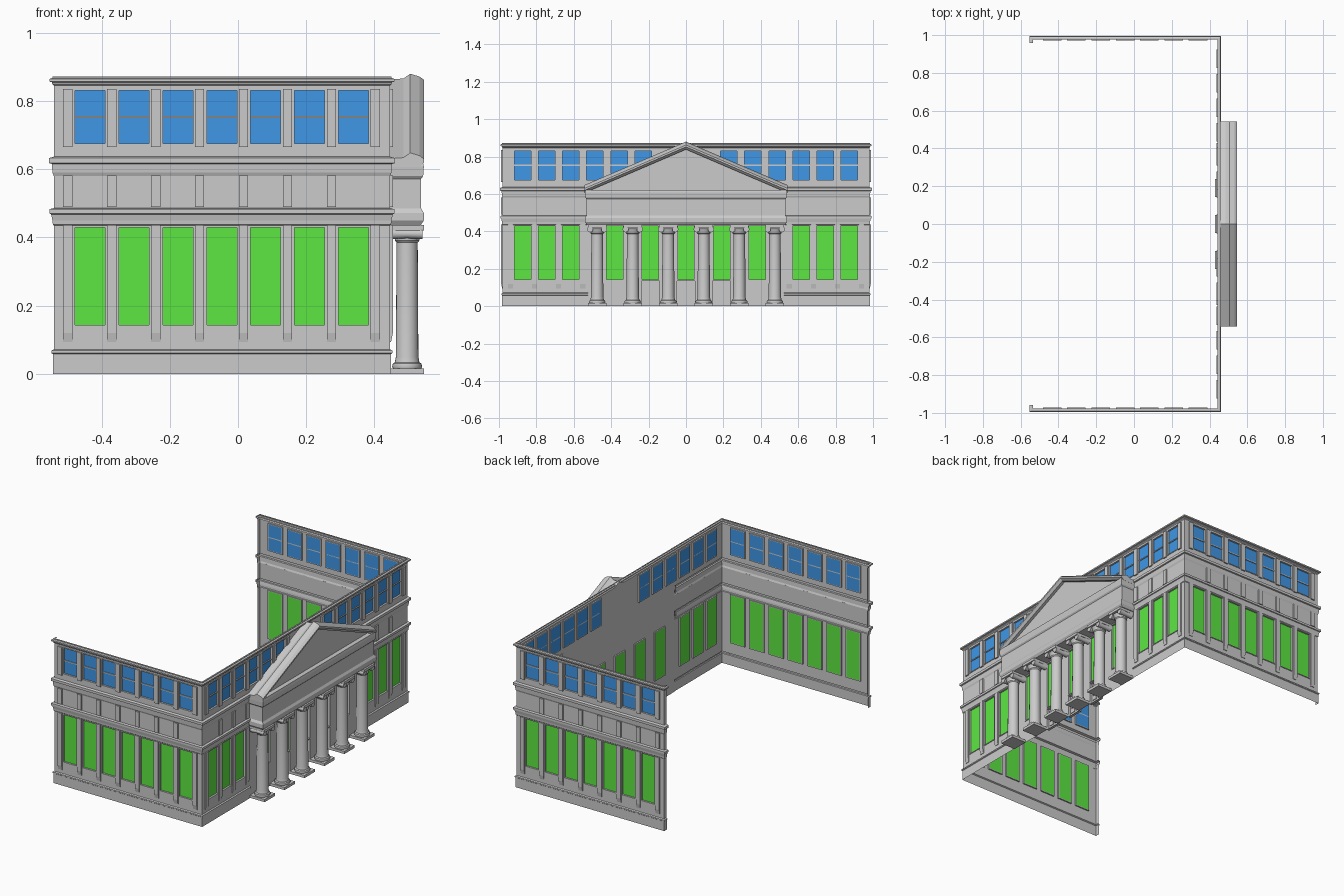
import bpy, bmesh, math

if "Cube" in bpy.data.objects:
    bpy.data.objects.remove(bpy.data.objects["Cube"])

X0, XR, YW, YP = -0.54, 0.446, 0.98, 0.525    # wall planes and portico half width


def material(name, rgb):
    m = bpy.data.materials.new(name)
    m.diffuse_color = (*rgb, 1)
    m.use_nodes = True
    m.node_tree.nodes["Principled BSDF"].inputs["Base Color"].default_value = m.diffuse_color
    return m


GREEN = material("green_glass", (0.11, 0.8, 0.055))
BLUE = material("blue_glass", (0.05, 0.31, 0.8))


def make(name, verts, faces, mat=None):
    me = bpy.data.meshes.new(name)
    me.from_pydata(verts, [], faces)
    bm = bmesh.new()
    bm.from_mesh(me)
    bmesh.ops.remove_doubles(bm, verts=bm.verts, dist=1e-5)
    bmesh.ops.recalc_face_normals(bm, faces=bm.faces)
    bm.to_mesh(me)
    bm.free()
    if mat:
        me.materials.append(mat)
    ob = bpy.data.objects.new(name, me)
    bpy.context.collection.objects.link(ob)
    return ob


# Wall-local (along, outward, up) to world
PLACE = {
    "front": lambda u, d, z: (u, -YW - d, z),
    "back": lambda u, d, z: (u, YW + d, z),
    "right": lambda u, d, z: (XR + d, u, z),
}


class Part:
    """Collects quads, then becomes one object."""
    def __init__(self):
        self.v, self.f = [], []

    def quad(self, *pts):
        n = len(self.v)
        self.v += pts
        self.f.append(tuple(range(n, n + len(pts))))

    def box(self, P, u0, u1, d0, d1, z0, z1, foot=0):
        c = [P(u, d, z) for z, dd in ((z0, d1 - foot), (z1, d1))
             for u, d in ((u0, d0), (u1, d0), (u1, dd), (u0, dd))]
        for i in ((0, 1, 2, 3), (4, 5, 6, 7), (0, 1, 5, 4), (1, 2, 6, 5), (2, 3, 7, 6), (3, 0, 4, 7)):
            self.quad(*(c[k] for k in i))


walls, frames, pilasters, brackets = Part(), Part(), Part(), Part()
green, blue, doors = Part(), Part(), Part()


def wall_band(P, u0, u1, z0, z1, openings):
    """Flat wall with set-back openings: (ua, ub, za, zb, depth, pane part)."""
    us = sorted({u0, u1, *(o[0] for o in openings), *(o[1] for o in openings)})
    zs = sorted({z0, z1, *(o[2] for o in openings), *(o[3] for o in openings)})
    for a, b in zip(us, us[1:]):
        for c, e in zip(zs, zs[1:]):
            mu, mz = (a + b) / 2, (c + e) / 2
            if not any(o[0] < mu < o[1] and o[2] < mz < o[3] for o in openings):
                walls.quad(P(a, 0, c), P(b, 0, c), P(b, 0, e), P(a, 0, e))
    for a, b, c, e, dep, pane in openings:
        ring = [(a, c), (b, c), (b, e), (a, e)]
        pane.quad(*(P(u, -dep, z) for u, z in ring))
        for (p, q), (r, s) in zip(ring, ring[1:] + ring[:1]):
            walls.quad(P(p, 0, q), P(r, 0, s), P(r, -dep, s), P(p, -dep, q))
        if pane is doors:
            continue
        t = 0.005
        for box in ((a - t, a, c - t, e + t), (b, b + t, c - t, e + t), (a, b, c - t, c), (a, b, e, e + t)):
            frames.box(P, box[0], box[1], -dep, 0.003, box[2], box[3])
        if pane is blue:
            m = (c + e) / 2
            frames.box(P, a, b, -dep, -0.003, m - 0.003, m + 0.003)


def tall(u):
    return (u - 0.044, u + 0.044, 0.144, 0.429, 0.008, green)


def upper(u):
    return (u - 0.044, u + 0.044, 0.676, 0.831, 0.008, blue)


def pilaster(P, u, low=True, high=True, mid=True):
    w = 0.0135
    if low:
        pilasters.box(P, u - w, u + w, 0, 0.008, 0.094, 0.12, 0.005)
        pilasters.box(P, u - w, u + w, 0, 0.008, 0.12, 0.436)
    if high:
        pilasters.box(P, u - w, u + w, 0, 0.008, 0.665, 0.835)
    if mid:
        brackets.box(P, u - w, u + w, 0, 0.008, 0.49, 0.582)


# Front and back walls
STEP = 0.1288
side_c = [-0.434 + STEP * k for k in range(7)]
for side in ("front", "back"):
    P = PLACE[side]
    wall_band(P, X0, XR, 0.072, 0.435, [tall(u) for u in side_c])
    wall_band(P, X0, XR, 0.637, 0.845, [upper(u) for u in side_c])
    for k in range(8):
        pilaster(P, -0.499 + STEP * k, mid=k < 7)

# Right wall: two wings, and a plain middle behind the portico
P = PLACE["right"]
wing = [0.874 - 0.129 * k for k in range(6)]
for s in (-1, 1):
    lo, hi = sorted((s * YP, s * YW))
    wall_band(P, lo, hi, 0.072, 0.435, [tall(s * u) for u in wing[:3]])
    for k in range(7):
        pilaster(P, s * (0.939 - 0.129 * k), low=k < 4, mid=0 < k < 4)
wall_band(P, -YW, YW, 0.637, 0.845, [upper(s * u) for u in wing for s in (-1, 1)])
bays = [-0.38, -0.19, 0, 0.19, 0.38]
wall_band(P, -YP, YP, 0, 0.637, [tall(u) for u in bays] +
          [(u - 0.048, u + 0.048, 0, 0.135, 0.016, doors) for u in bays[1:4]])
for u in bays[1:4]:
    for du in (-0.023, 0.023):
        for z in (0.035, 0.065, 0.1):
            doors.box(P, u + du - 0.016, u + du + 0.016, -0.016, -0.012, z - 0.01, z + 0.01)


def sweep(part, path, profile):
    """Sweep an (outward, z) profile along a right-angled path with mitres."""
    nrm = []
    for (ax, ay), (bx, by) in zip(path, path[1:]):
        n = math.hypot(bx - ax, by - ay)
        nrm.append(((by - ay) / n, -(bx - ax) / n))
    rows = []
    for i, (x, y) in enumerate(path):
        near = {nrm[max(i - 1, 0)], nrm[min(i, len(nrm) - 1)]}
        ox, oy = sum(n[0] for n in near), sum(n[1] for n in near)
        rows.append([(x + ox * d, y + oy * d, z) for d, z in profile])
    for r, q in zip(rows, rows[1:]):
        for j in range(len(profile) - 1):
            part.quad(r[j], q[j], q[j + 1], r[j + 1])


# Mouldings around the walls
base = [(0.003, 0), (0.003, 0.058), (0.007, 0.061), (0.007, 0.068), (0, 0.072)]
middle = [(0, 0.435), (0.003, 0.438), (0.004, 0.45), (0.008, 0.468), (0.013, 0.47), (0.013, 0.483),
          (0, 0.486), (0, 0.58), (0.004, 0.59), (0.006, 0.616), (0.014, 0.618), (0.014, 0.633), (0, 0.637)]
top = [(0, 0.845), (0.005, 0.85), (0.005, 0.855), (0.013, 0.857), (0.013, 0.865), (0.004, 0.868),
       (0.004, 0.872), (-0.004, 0.872)]
plinth, belt, cornice = Part(), Part(), Part()
a, b = [(X0, -YW + 0.022), (X0, -YW), (XR, -YW)], [(XR, YW), (X0, YW), (X0, YW - 0.022)]
for half in (a + [(XR, -YP)], [(XR, YP)] + b):
    sweep(plinth, half, base)
    sweep(belt, half, middle)
sweep(cornice, a + b, top)
for end in (a[:2], b[1:]):
    sweep(walls, end, [(0, 0.072), (0, 0.435)])
    sweep(walls, end, [(0, 0.637), (0, 0.845)])

# Portico entablature
entablature = Part()
sweep(entablature, [(XR, -YP), (0.53, -YP), (0.53, YP), (XR, YP)],
      [(-0.08, 0.435), (0.005, 0.435), (0.015, 0.45), (0.015, 0.472), (0.007, 0.485), (0.007, 0.572),
       (0.013, 0.58), (0.015, 0.608), (0.012, 0.622), (-0.08, 0.622)])

# Pediment: recessed triangle with a raking cornice
pediment, raking = Part(), Part()
pediment.quad((0.515, -0.52, 0.62), (0.515, 0.52, 0.62), (0.515, 0, 0.855))
rake = [(XR, -0.016), (0.485, -0.014), (0.505, 0), (0.532, -0.008), (0.546, -0.018), (0.546, -0.028),
        (0.532, -0.042), (XR, -0.042)]
rows = [[(x, y, zt + dz) for x, dz in rake] for y, zt in ((-0.542, 0.648), (0, 0.88), (0.542, 0.648))]
for r, q in zip(rows, rows[1:]):
    for j in range(len(rake)):
        k = (j + 1) % len(rake)
        raking.quad(r[j], q[j], q[k], r[k])
raking.quad(*rows[0])
raking.quad(*rows[2])

for name, part, mat in (("walls", walls, None), ("window_frames", frames, None), ("pilasters", pilasters, None),
                        ("brackets", brackets, None), ("tall_windows", green, GREEN),
                        ("upper_windows", blue, BLUE), ("doors", doors, None), ("plinth", plinth, None),
                        ("belt_mouldings", belt, None), ("top_cornice", cornice, None),
                        ("entablature", entablature, None), ("pediment_panel", pediment, None),
                        ("raking_cornice", raking, None)):
    make(name, part.v, part.f, mat)

# Columns: turned shaft, square plinth and abacus, side scrolls
CX, N = 0.496, 24
shaft, blocks = Part(), Part()


def turn(part, prof, pos):
    for (r0, h0), (r1, h1) in zip(prof, prof[1:]):
        for i in range(N):
            t, w = 2 * math.pi * i / N, 2 * math.pi * (i + 1) / N
            pts = [pos(r0, t, h0), pos(r0, w, h0), pos(r1, w, h1), pos(r1, t, h1)]
            part.quad(*(pts[:1] + pts[2:] if r0 == 0 else pts[:3] if r1 == 0 else pts))


turn(shaft, [(0.042, 0.016), (0.044, 0.022), (0.042, 0.03), (0.036, 0.034), (0.035, 0.04), (0.033, 0.05),
             (0.031, 0.385), (0.036, 0.391), (0.036, 0.398), (0.044, 0.415)],
     lambda r, t, h: (CX + r * math.cos(t), r * math.sin(t), h))
for s in (-0.038, 0.038):
    turn(shaft, [(0, -0.045), (0.016, -0.045), (0.013, 0), (0.016, 0.045), (0, 0.045)],
         lambda r, t, h: (CX + h, s + r * math.cos(t), 0.411 + r * math.sin(t)))
world = lambda x, y, z: (x, y, z)
blocks.box(world, CX - 0.049, CX + 0.049, -0.049, 0.049, 0, 0.016)
blocks.box(world, CX - 0.05, CX + 0.05, -0.05, 0.05, 0.42, 0.436)
for label, part in (("column", shaft), ("column_blocks", blocks)):
    first = make(label, part.v, part.f)
    if part is shaft:
        bpy.context.view_layer.objects.active = first
        first.select_set(True)
        bpy.ops.object.shade_smooth_by_angle(angle=math.radians(35))
    first.location.y = -0.475
    for k in range(1, 6):
        c = first.copy()
        c.location.y = -0.475 + 0.19 * k
        bpy.context.collection.objects.link(c)
